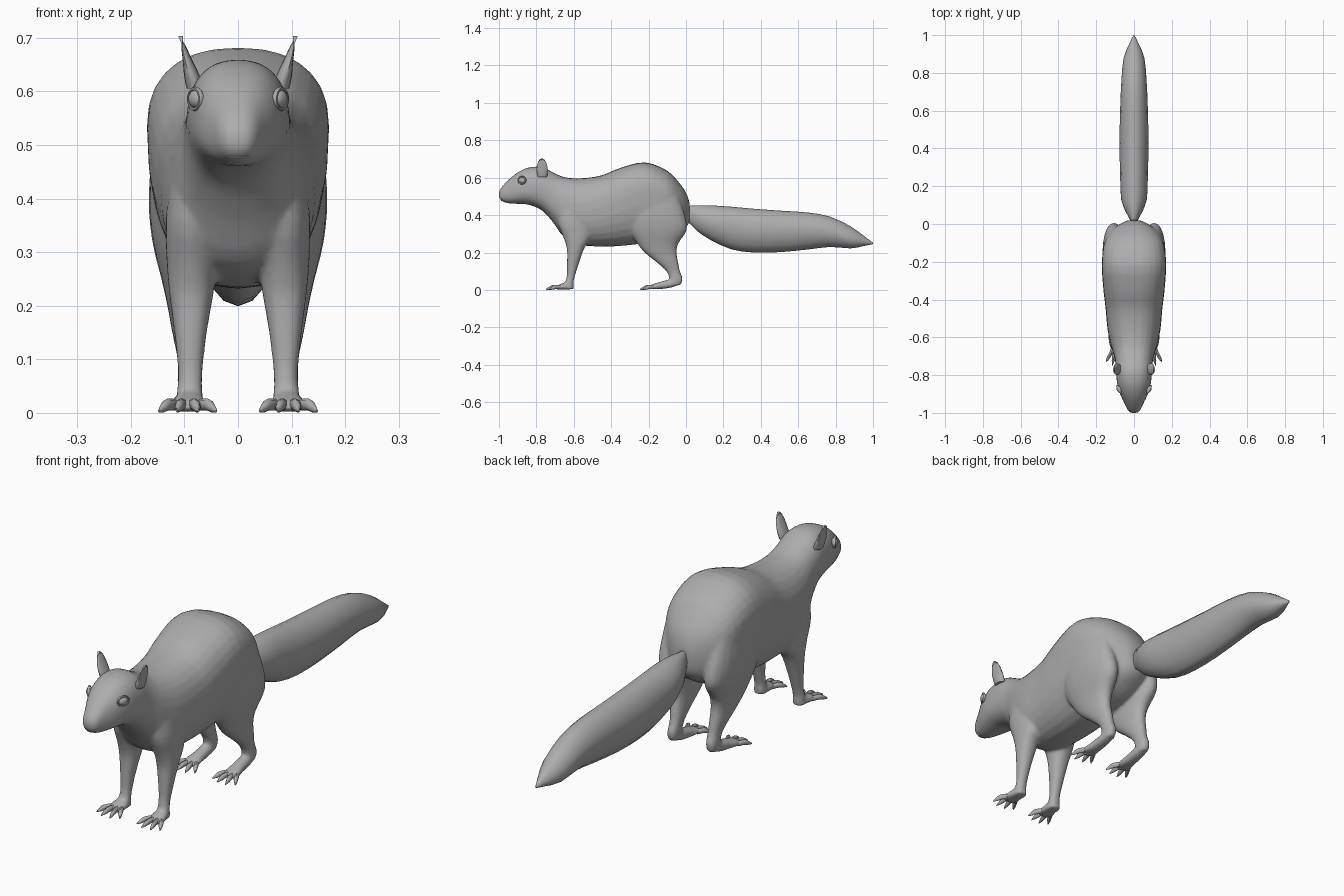
import bpy, bmesh, math
from mathutils import Vector, Matrix

if "Cube" in bpy.data.objects:
    bpy.data.objects.remove(bpy.data.objects["Cube"])

fur = bpy.data.materials.new("grey fur")
fur.diffuse_color = (0.42, 0.42, 0.42, 1)
fur.use_nodes = True
fur.node_tree.nodes["Principled BSDF"].inputs["Base Color"].default_value = fur.diffuse_color


def finish(bm, name, angle=50):
    bmesh.ops.recalc_face_normals(bm, faces=bm.faces)
    me = bpy.data.meshes.new(name)
    bm.to_mesh(me)
    bm.free()
    ob = bpy.data.objects.new(name, me)
    bpy.context.collection.objects.link(ob)
    me.materials.append(fur)
    shade(ob, angle)
    return ob


def shade(ob, angle):
    bpy.ops.object.select_all(action='DESELECT')
    ob.select_set(True)
    bpy.context.view_layer.objects.active = ob
    bpy.ops.object.shade_smooth_by_angle(angle=math.radians(angle))


def spline(rows, sub):
    """Catmull-Rom interpolation through the section rows."""
    out = []
    for i in range(len(rows) - 1):
        p = [rows[max(0, min(len(rows) - 1, i + k))] for k in (-1, 0, 1, 2)]
        for s in range(sub):
            t = s / sub
            out.append([0.5 * (2 * b + (c - a) * t + (2 * a - 5 * b + 4 * c - d) * t * t
                               + (3 * b - a - 3 * c + d) * t ** 3) for a, b, c, d in zip(*p)])
    return out + [list(rows[-1])]


def loft(bm, rows, place, n=20, sub=3, power=0.9):
    """Row: position, low and high edge, left and right edge, height share of the widest point."""
    rings = []
    for t, a0, a1, b0, b1, wide in spline(rows, sub):
        am, bc, bh = a0 + (a1 - a0) * wide, (b0 + b1) / 2, (b1 - b0) / 2
        ring = []
        for k in range(n):
            ang = 2 * math.pi * k / n
            c, s = math.cos(ang), math.sin(ang)
            c = math.copysign(abs(c) ** power, c)
            s = math.copysign(abs(s) ** power, s)
            a = am + s * ((a1 - am) if s > 0 else (am - a0))
            ring.append(bm.verts.new(place(t, a, bc + bh * c)))
        rings.append(ring)
    for r, q in zip(rings, rings[1:]):
        for k in range(n):
            bm.faces.new((r[k], r[(k + 1) % n], q[(k + 1) % n], q[k]))
    bm.faces.new(rings[0])
    bm.faces.new(rings[-1])


def along_y(rows):
    return [(y, z0, z1, -w, w, m) for y, z0, z1, w, m in rows]


# Torso and head: y, bottom, top, half width, height share of the widest point
torso = [(-1.0, .495, .525, .018, .5), (-.985, .475, .55, .034, .5), (-.95, .463, .588, .05, .45),
         (-.9, .46, .628, .074, .45), (-.84, .455, .655, .09, .45), (-.77, .425, .657, .096, .5),
         (-.71, .36, .628, .102, .5), (-.65, .28, .603, .12, .5), (-.56, .24, .597, .14, .5),
         (-.45, .232, .613, .15, .55), (-.35, .235, .653, .162, .6), (-.22, .25, .682, .17, .66),
         (-.1, .27, .637, .158, .62), (-.03, .31, .565, .115, .55), (.005, .34, .51, .065, .5),
         (.02, .37, .46, .03, .5)]
# Legs: z, back and front reach in y, inner and outer x
fore_leg = [(.46, -.68, -.5, .03, .125), (.36, -.685, -.5, .03, .135), (.28, -.655, -.51, .038, .133),
            (.22, -.637, -.545, .046, .128), (.15, -.636, -.57, .058, .119),
            (.08, -.637, -.592, .066, .112), (.04, -.645, -.602, .066, .114), (.004, -.66, -.602, .062, .118)]
hind_leg = [(.5, -.28, -.04, .05, .16), (.4, -.31, -.005, .05, .167), (.32, -.3, .005, .05, .16),
            (.25, -.262, -.04, .05, .143), (.2, -.222, -.05, .055, .132), (.15, -.16, -.042, .06, .123),
            (.1, -.105, -.032, .065, .113), (.06, -.09, -.018, .067, .113), (.025, -.1, -.03, .068, .112)]
# Paws: y, bottom, top, inner and outer x
fore_paw = [(-.602, .004, .04, .075, .105), (-.64, .002, .042, .062, .12), (-.68, .002, .028, .06, .128),
            (-.7, .004, .02, .068, .118)]
hind_paw = [(-.022, .035, .07, .075, .105), (-.07, .015, .06, .066, .114), (-.13, .005, .046, .064, .118),
            (-.18, .004, .03, .06, .128), (-.2, .006, .022, .068, .118)]

bm = bmesh.new()
loft(bm, along_y(torso), lambda t, a, b: Vector((b, t, a)), 28, 3, 0.85)
for side in (-1, 1):
    for leg in (fore_leg, hind_leg):
        loft(bm, [r + (.5,) for r in leg], lambda t, a, b: Vector((side * b, a, t)))
    for paw in (fore_paw, hind_paw):
        loft(bm, [r + (.4,) for r in paw], lambda t, a, b: Vector((side * b, t, a)))
body = finish(bm, "body")

# Fuse torso, legs and paws into one smooth skin
rm = body.modifiers.new("fuse", 'REMESH')
rm.mode, rm.voxel_size = 'VOXEL', 0.007
sm = body.modifiers.new("soften", 'SMOOTH')
sm.factor, sm.iterations = 0.5, 5
dc = body.modifiers.new("thin", 'DECIMATE')
dc.ratio = 0.3
for m in ("fuse", "soften", "thin"):
    bpy.ops.object.modifier_apply(modifier=m)
if not body.data.materials:
    body.data.materials.append(fur)
shade(body, 60)

# Tail
tail = [(-.02, .37, .45, .02, .5), (.02, .355, .45, .02, .5), (.06, .315, .452, .042, .5),
        (.13, .268, .452, .068, .55), (.24, .218, .445, .073, .55), (.36, .2, .434, .076, .55),
        (.5, .202, .424, .076, .55), (.65, .216, .414, .072, .55), (.77, .23, .392, .066, .5),
        (.88, .222, .34, .055, .45), (.95, .235, .29, .027, .4), (1.0, .245, .252, .002, .5)]
bm = bmesh.new()
loft(bm, along_y(tail), lambda t, a, b: Vector((b, t, a)), 16, 2, 1.08)
finish(bm, "tail")

# Toes with claws, fanned out from each paw
bm = bmesh.new()
for side in (-1, 1):
    for y, length in ((-.675, .074), (-.175, .072)):
        for k in range(4):
            fan = (k - 1.5) * 0.33
            base = Vector((side * (.094 + (k - 1.5) * .016), y, 0))
            d = Vector((side * math.sin(fan), -math.cos(fan), 0))
            p = Vector((-d.y, d.x, 0))
            span = length * (1 if k in (1, 2) else .85)
            rows = [(0, .004, .026, -.009, .009, .5), (span * .45, .004, .027, -.009, .009, .5),
                    (span * .7, .001, .02, -.0075, .0075, .5), (span, .001, .006, -.0015, .0015, .5)]
            loft(bm, rows, lambda t, a, b: base + d * t + p * b + Vector((0, 0, a)), 8, 2, 1)
finish(bm, "toes")

# Ears: upright leaves leaning outwards, hollow at the front
bm = bmesh.new()
ear = [(0, .026, .017), (.025, .030, .016), (.055, .029, .012), (.085, .021, .008), (.104, .004, .002)]
for side in (-1, 1):
    def place(t, a, b):
        hollow = -.10 * t * math.cos(a / .03 * 1.5) if b > 0 else 0
        return Vector((side * (.079 + t * .32 + b + hollow), -.768 + a - t * .02, .605 + t * .95))
    loft(bm, [(t, -w, w, -d, d, .5) for t, w, d in ear], place, 14, 3, 1)
finish(bm, "ears")

# Eyes: ball with a lid ring
bm = bmesh.new()
for side in (-1, 1):
    turn = Matrix.Rotation(side * math.radians(62), 4, 'Z') @ Matrix.Rotation(math.radians(90), 4, 'X')
    m = Matrix.Translation((side * .077, -.876, .586)) @ turn
    bmesh.ops.create_uvsphere(bm, u_segments=16, v_segments=10, radius=1,
                              matrix=m @ Matrix.Diagonal((.021, .018, .014, 1)))
    ring = [[bm.verts.new(m @ Vector(((.023 + .004 * math.cos(v)) * math.cos(u),
                                      (.019 + .004 * math.cos(v)) * math.sin(u), .003 + .005 * math.sin(v))))
             for v in (j * math.pi / 3 for j in range(6))] for u in (i * math.pi / 10 for i in range(20))]
    for i in range(20):
        for j in range(6):
            q = ring[(i + 1) % 20]
            bm.faces.new((ring[i][j], q[j], q[(j + 1) % 6], ring[i][(j + 1) % 6]))
finish(bm, "eyes")

# Nose pad and lips
for name, z, size in (("nose", .508, (.026, .014, .014)), ("upper_lip", .49, (.03, .018, .007)),
                      ("lower_lip", .479, (.026, .018, .006))):
    bm = bmesh.new()
    y = -.985 if name == "nose" else -.972
    bmesh.ops.create_uvsphere(bm, u_segments=14, v_segments=8, radius=1,
                              matrix=Matrix.Translation((0, y, z)) @ Matrix.Diagonal((*size, 1)))
    finish(bm, name)
